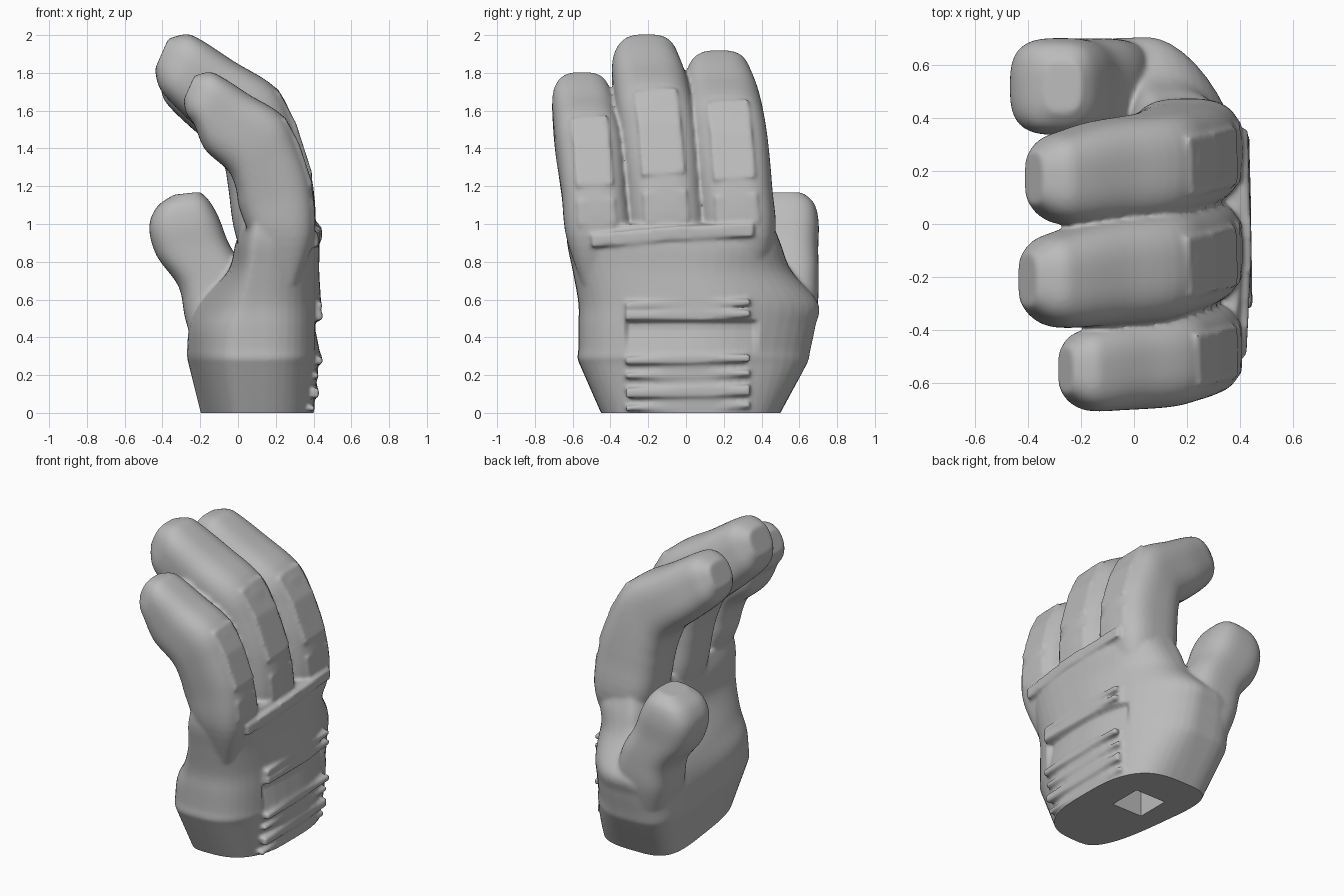
import bpy
import bmesh
import math
from mathutils import Vector, Matrix

cube = bpy.data.objects.get("Cube")
if cube:
    bpy.data.objects.remove(cube, do_unlink=True)

material = bpy.data.materials.new("light grey")
material.use_nodes = True
GREY = (0.5, 0.5, 0.5, 1)
material.diffuse_color = GREY
material.node_tree.nodes["Principled BSDF"].inputs["Base Color"].default_value = GREY

SIDES = 48


def power(value, n):
    return math.copysign(abs(value) ** (2 / n), value)


def rounded_square(*roundness):
    """Unit superellipse outline with one roundness per quadrant."""
    for k in range(SIDES):
        a = math.tau * k / SIDES
        n = roundness[k * 4 // SIDES]
        yield power(math.cos(a), n), power(math.sin(a), n)


def smooth_rows(rows, steps=5):
    """Catmull-Rom interpolation between rows of section sizes."""
    out = []
    for i in range(len(rows) - 1):
        quad = [rows[max(i - 1, 0)], rows[i], rows[i + 1], rows[min(i + 2, len(rows) - 1)]]
        for s in range(steps):
            t = s / steps
            out.append([0.5 * (2 * b + (c - a) * t + (2 * a - 5 * b + 4 * c - d) * t * t
                               + (3 * b - a - 3 * c + d) * t ** 3)
                        for a, b, c, d in zip(*quad)])
    return out + [rows[-1]]


def loft(bm, rings):
    loops = [[bm.verts.new(p) for p in ring] for ring in rings]
    for lo, hi in zip(loops, loops[1:]):
        for k in range(SIDES):
            j = (k + 1) % SIDES
            bm.faces.new((lo[k], lo[j], hi[j], hi[k]))
    bm.faces.new(loops[0])
    bm.faces.new(loops[-1])


def digit(bm, rows, n):
    """Rows: back x, back z, inner x, inner z, centre y, width."""
    rings = []
    for xo, zo, xi, zi, y, w in smooth_rows(rows):
        back, inner = Vector((xo, y, zo)), Vector((xi, y, zi))
        mid, half = (back + inner) / 2, (back - inner) / 2
        rings.append([mid + half * u + Vector((0, w / 2 * v, 0))
                      for u, v in rounded_square(n, n, n, n)])
    loft(bm, rings)


def slab(bm, a, b, normal, width, thick):
    """Box running from a to b."""
    a, b = Vector(a), Vector(b)
    along = (b - a).normalized()
    side = Vector(normal).cross(along).normalized()
    up = along.cross(side)
    turn = Matrix((along, side, up)).transposed().to_4x4()
    size = Matrix.Diagonal(((b - a).length, width, thick, 1))
    bmesh.ops.create_cube(bm, size=1, matrix=Matrix.Translation((a + b) / 2) @ turn @ size)


def make_object(name, bm):
    bmesh.ops.recalc_face_normals(bm, faces=bm.faces)
    mesh = bpy.data.meshes.new(name)
    bm.to_mesh(mesh)
    bm.free()
    obj = bpy.data.objects.new(name, mesh)
    bpy.context.collection.objects.link(obj)
    return obj


def box_cutter(name, low, high):
    bm = bmesh.new()
    low, high = Vector(low), Vector(high)
    matrix = Matrix.Translation((low + high) / 2) @ Matrix.Diagonal((*(high - low), 1))
    bmesh.ops.create_cube(bm, size=1, matrix=matrix)
    obj = make_object(name, bm)
    obj.hide_render = True
    return obj


body = bmesh.new()

# Palm and cuff: z, inner x on outer side, inner x on thumb side, back x, y range,
# roundness of the back corner and of the inner corner on the thumb side
palm_rows = [
    (-0.08, -0.09, -0.21, 0.39, -0.41, 0.46, 3, 4),
    (0.0, -0.11, -0.23, 0.40, -0.45, 0.50, 2.8, 4),
    (0.25, -0.175, -0.29, 0.425, -0.56, 0.635, 2, 4.5),
    (0.29, -0.185, -0.30, 0.435, -0.575, 0.65, 1.9, 4.5),
    (0.34, -0.185, -0.30, 0.437, -0.57, 0.66, 1.8, 4.5),
    (0.46, -0.165, -0.29, 0.44, -0.57, 0.685, 1.75, 4.5),
    (0.58, -0.085, -0.25, 0.44, -0.57, 0.70, 1.75, 4),
    (0.75, 0.0, -0.08, 0.43, -0.60, 0.56, 2.2, 3),
    (0.90, 0.02, -0.03, 0.43, -0.63, 0.50, 3, 3),
    (1.0, 0.05, 0.02, 0.40, -0.63, 0.46, 3, 3),
]
palm_rings = []
for z, xa, xb, xo, y0, y1, corner, heel in smooth_rows(palm_rows):
    ring = []
    mid = 0.06 + 0.12 * max(0, z - 0.58)
    for u, v in rounded_square(corner, heel, 3, 3):
        xi = xa + (xb - xa) * (v + 1) / 2
        x = mid + u * ((xo - mid) if u > 0 else (mid - xi))
        ring.append((x, (y0 + y1) / 2 + v * (y1 - y0) / 2, z))
    palm_rings.append(ring)
loft(body, palm_rings)

# Fingers: one curled profile, scaled about the knuckle line for each finger
curl = [
    (0.30, 0.62, 0.12, 0.62, 0.5), (0.405, 0.93, -0.01, 0.93, 0.97),
    (0.39, 1.25, -0.05, 1.18, 1.0), (0.30, 1.53, -0.07, 1.30, 1.02),
    (0.20, 1.72, -0.12, 1.42, 1.02), (-0.02, 1.86, -0.27, 1.56, 0.98),
    (-0.18, 1.965, -0.37, 1.66, 0.9), (-0.27, 2.005, -0.42, 1.73, 0.76),
    (-0.37, 1.98, -0.44, 1.82, 0.5),
]
for base_y, tip_y, width, kx, kz, drop in ((-0.465, -0.55, 0.35, 0.82, 0.81, 0.05),
                                           (-0.095, -0.21, 0.405, 1.0, 1.0, 0),
                                           (0.28, 0.175, 0.395, 0.97, 0.92, 0)):
    rows = []
    for i, (xo, zo, xi, zi, w) in enumerate(curl):
        y = base_y + (tip_y - base_y) * max(0, min((i - 1) / 5, 1))
        sag = drop if 2 <= i <= 5 else 0
        rows.append((0.4 + (xo - 0.4) * kx, 0.95 + (zo - 0.95) * kz,
                     0.4 + (xi - 0.4) * kx - sag / 2, 0.95 + (zi - 0.95) * kz - sag,
                     y, width * w))
    digit(body, rows, 2.9)
    # Slightly raised pads on the back of each finger
    for i, start, end in ((1, 0.25, 0.75), (2, 0.05, 1), (3, 0, 0.95)):
        a, b = (Vector((r[0], r[4], r[1])) for r in rows[i:i + 2])
        normal = Vector((b.z - a.z, 0, a.x - b.x))
        slab(body, a.lerp(b, start), a.lerp(b, end), normal, width * 0.56, 0.016)

# Thumb
digit(body, [
    (0.12, 0.42, -0.22, 0.30, 0.48, 0.34),
    (0.08, 0.60, -0.28, 0.50, 0.51, 0.37),
    (0.03, 0.76, -0.315, 0.67, 0.52, 0.365),
    (-0.05, 0.90, -0.43, 0.83, 0.52, 0.36),
    (-0.10, 1.03, -0.47, 0.98, 0.52, 0.365),
    (-0.15, 1.12, -0.43, 1.09, 0.52, 0.32),
    (-0.20, 1.17, -0.34, 1.155, 0.52, 0.20),
], 3)

# Knuckle ridge and ribs on the back of the hand
OUT = (1, 0, 0)
slab(body, (0.405, -0.50, 0.91), (0.425, -0.1, 0.95), OUT, 0.07, 0.04)
slab(body, (0.425, -0.1, 0.95), (0.41, 0.36, 0.97), OUT, 0.07, 0.04)
for z, x, height in ((0.575, 0.428, 0.035), (0.515, 0.432, 0.04), (0.28, 0.432, 0.04),
                     (0.20, 0.412, 0.03), (0.11, 0.412, 0.055), (0.03, 0.392, 0.03)):
    slab(body, (x, -0.32, z - 0.005), (x - 0.012, 0.34, z + 0.01), OUT, height, 0.035)

glove = make_object("glove_hand", body)

# Flat base and square socket
trim = box_cutter("base_cutter", (-1, -1, -0.5), (1, 1, 0))
socket = box_cutter("socket_cutter", (-0.03, 0.03, -0.2), (0.19, 0.25, 0.3))

fuse = glove.modifiers.new("fuse", 'REMESH')
fuse.mode = 'VOXEL'
fuse.voxel_size = 0.0105
soften = glove.modifiers.new("soften", 'SMOOTH')
soften.factor = 0.5
soften.iterations = 10
for cutter in (trim, socket):
    cut = glove.modifiers.new("cut", 'BOOLEAN')
    cut.operation = 'DIFFERENCE'
    cut.solver = 'EXACT'
    cut.object = cutter

# Apply the modifiers and discard the cutters
graph = bpy.context.evaluated_depsgraph_get()
result = bpy.data.meshes.new_from_object(glove.evaluated_get(graph))
glove.modifiers.clear()
glove.data = result
result.materials.clear()
result.materials.append(material)
for face in result.polygons:
    face.material_index = 0
for cutter in (trim, socket):
    bpy.data.objects.remove(cutter, do_unlink=True)


def band(value, low, high, fade_low, fade_high):
    """1 inside the range, fading to 0 at its ends."""
    return max(0, min(1, (value - low) / fade_low, (high - value) / fade_high))


# Recessed panel on the back of the hand, steep at the top and sloping below
for vert in result.vertices:
    p = vert.co
    if p.x > 0.33:
        p.x -= 0.03 * band(p.y, -0.33, 0.39, 0.03, 0.04) * band(p.z, 0.31, 0.495, 0.13, 0.02)

bpy.ops.object.select_all(action='DESELECT')
glove.select_set(True)
bpy.context.view_layer.objects.active = glove
bpy.ops.object.shade_smooth_by_angle(angle=math.radians(50))
